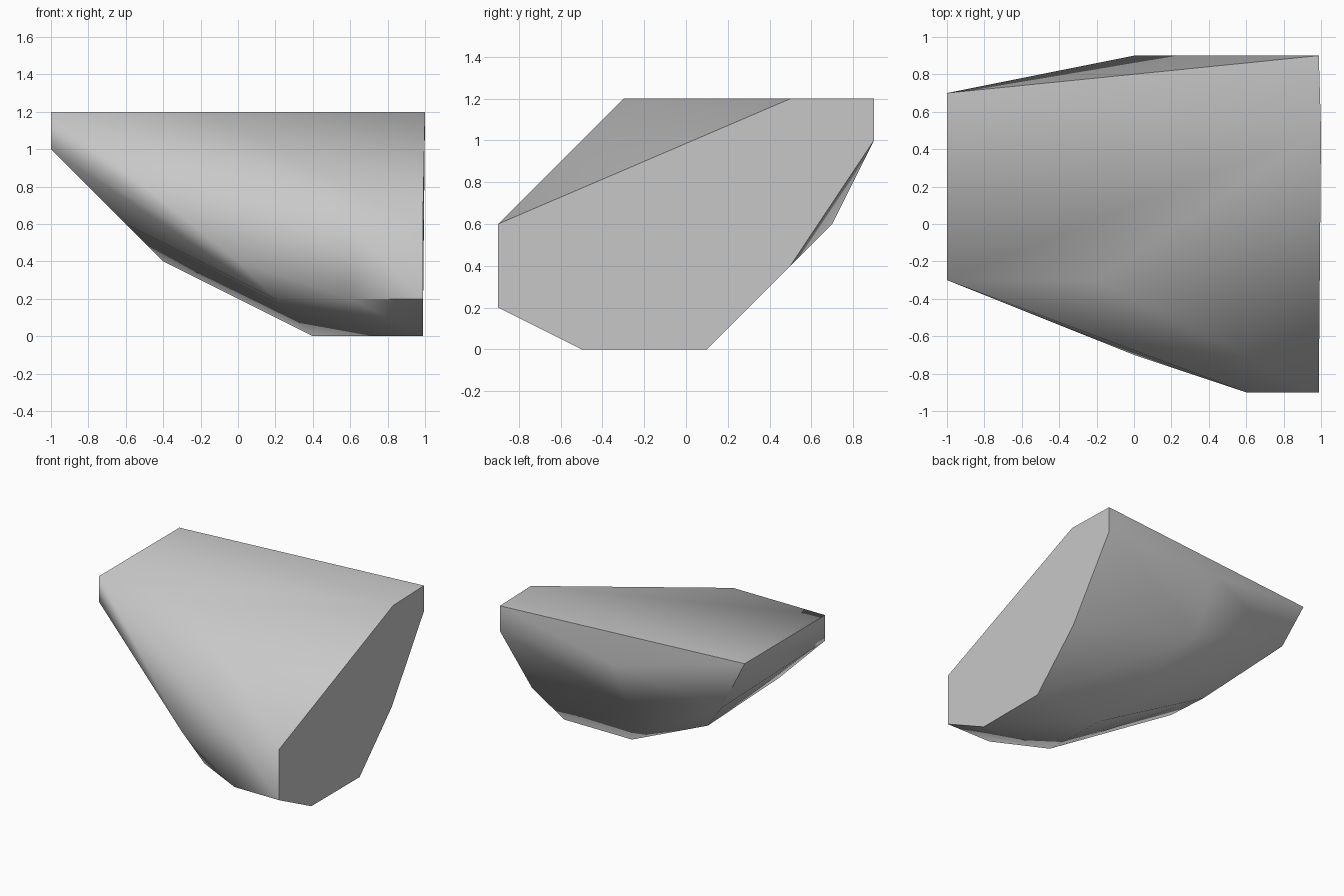
import bpy
import bmesh
import math

cube = bpy.data.objects.get("Cube")
if cube:
    bpy.data.objects.remove(cube, do_unlink=True)

# One plain stone colour
stone = bpy.data.materials.new("stone grey")
stone.use_nodes = True
colour = (0.58, 0.58, 0.58, 1)
stone.diffuse_color = colour
shader = next(n for n in stone.node_tree.nodes if n.type == 'BSDF_PRINCIPLED')
shader.inputs["Base Color"].default_value = colour

CUT = 0.988  # the flat broken side

# Profile of the flat side, as (y, z)
cut_profile = [(-0.9, 0.6), (-0.9, 0.2), (-0.5, 0), (0.1, 0),
               (0.5, 0.4), (0.9, 1), (0.9, 1.2)]
corners = [(CUT, y, z) for y, z in cut_profile]

# Top plateau
corners += [(1, 0.5, 1.2), (-0.2, -0.3, 1.2), (-1, -0.3, 1.2), (-1, 0.7, 1.2)]
# Front corners
corners += [(0.6, -0.9, 0.6), (0.6, -0.9, 0.2), (0, -0.7, 0.4), (0.2, -0.7, 0.2)]
# Sloping underside, from the narrow end down to the base
corners += [(-1, -0.3, 1), (-0.8, 0.7, 0.8), (-0.6, -0.3, 0.6),
            (-0.4, 0.3, 0.4), (0.4, 0.1, 0)]
# Back corners
corners += [(0, 0.9, 1), (0, 0.7, 0.6)]

# Wrap the corners into a faceted boulder
bm = bmesh.new()
for co in corners:
    bm.verts.new(co)
bmesh.ops.convex_hull(bm, input=bm.verts[:])
bmesh.ops.delete(bm, geom=[v for v in bm.verts if not v.link_faces], context='VERTS')
bmesh.ops.dissolve_limit(bm, angle_limit=math.radians(1.5),
                         verts=bm.verts[:], edges=bm.edges[:])
bmesh.ops.recalc_face_normals(bm, faces=bm.faces[:])
mesh = bpy.data.meshes.new("boulder")
bm.to_mesh(mesh)
bm.free()
mesh.materials.append(stone)

boulder = bpy.data.objects.new("boulder", mesh)
bpy.context.collection.objects.link(boulder)

# Soft slopes with crisp breaks
bpy.ops.object.select_all(action='DESELECT')
boulder.select_set(True)
bpy.context.view_layer.objects.active = boulder
bpy.ops.object.shade_smooth_by_angle(angle=math.radians(46))
